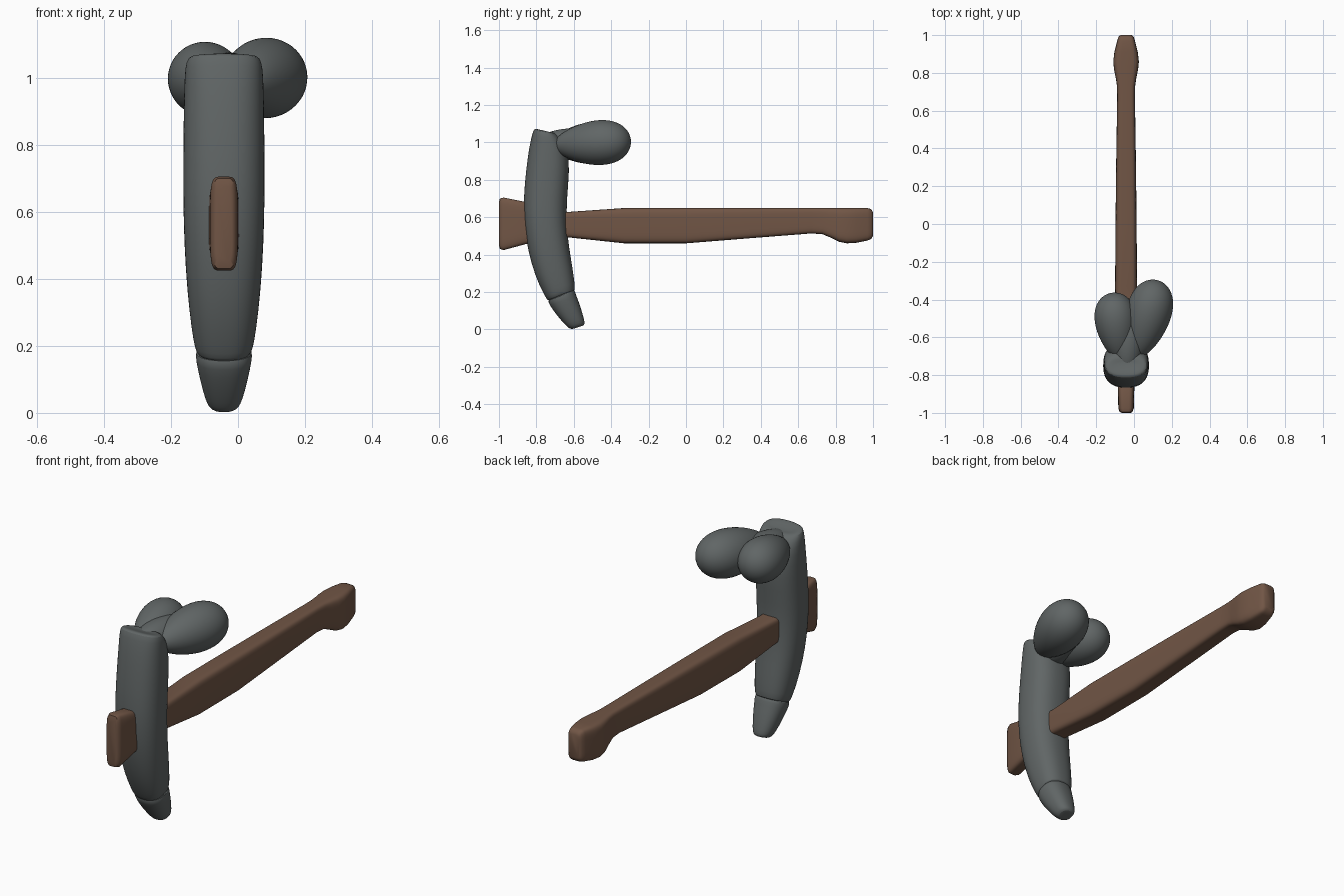
import bpy, bmesh, math
from mathutils import Vector

CX = -0.042  # centre line of head and handle


def material(name, rgb):
    m = bpy.data.materials.new(name)
    m.diffuse_color = (*rgb, 1)
    return m


STONE = material("dark grey", (0.118, 0.132, 0.132))
WOOD = material("brown wood", (0.165, 0.092, 0.060))


def finish(bm, name, mat, angle=40, subsurf=0):
    bmesh.ops.recalc_face_normals(bm, faces=bm.faces)
    me = bpy.data.meshes.new(name)
    bm.to_mesh(me)
    bm.free()
    me.materials.append(mat)
    ob = bpy.data.objects.new(name, me)
    bpy.context.collection.objects.link(ob)
    if subsurf:
        s = ob.modifiers.new("smooth", "SUBSURF")
        s.levels = s.render_levels = subsurf
    bpy.ops.object.select_all(action='DESELECT')
    bpy.context.view_layer.objects.active = ob
    ob.select_set(True)
    bpy.ops.object.shade_smooth_by_angle(angle=math.radians(angle))
    return ob


def loft(name, sections, mat, power=2.0, n=32, subsurf=0, angle=40):
    """Sections: (y0, z0, y1, z1, half width in x); ends of each slice seen from the side."""
    bm = bmesh.new()
    rings = []
    for y0, z0, y1, z1, hw in sections:
        a, b = Vector((CX, y0, z0)), Vector((CX, y1, z1))
        c, v = (a + b) / 2, (b - a) / 2
        ring = []
        for i in range(n):
            t = 2 * math.pi * (i + 0.5) / n
            p = math.copysign(abs(math.cos(t)) ** (2 / power), math.cos(t))
            q = math.copysign(abs(math.sin(t)) ** (2 / power), math.sin(t))
            ring.append(bm.verts.new(c + v * q + Vector((hw * p, 0, 0))))
        rings.append(ring)
    for r, s in zip(rings, rings[1:]):
        for i in range(n):
            j = (i + 1) % n
            bm.faces.new((r[i], r[j], s[j], s[i]))
    bm.faces.new(rings[0])
    bm.faces.new(rings[-1])
    return finish(bm, name, mat, angle, subsurf)


def egg(name, a, b, radius, k=0.25):
    """Egg from small end a to large end b."""
    a, b = Vector(a), Vector(b)
    c, half = (a + b) / 2, (b - a).length / 2
    rot = (b - a).to_track_quat('Z', 'Y')
    bm = bmesh.new()
    bmesh.ops.create_uvsphere(bm, u_segments=48, v_segments=32, radius=1)
    for v in bm.verts:
        f = radius * (1 + k * v.co.z) / (1 + k * k / 2)
        v.co = c + rot @ Vector((v.co.x * f, v.co.y * f, v.co.z * half))
    return finish(bm, name, STONE, 80)


# Curved hammer head, top to bottom
loft("hammer_head", [
    (-0.775, 1.065, -0.735, 1.05, 0.05),
    (-0.80, 1.074, -0.71, 1.053, 0.095),
    (-0.814, 1.070, -0.69, 1.045, 0.108),
    (-0.822, 1.045, -0.665, 1.02, 0.116),
    (-0.838, 0.98, -0.63, 0.96, 0.119),
    (-0.856, 0.85, -0.622, 0.85, 0.121),
    (-0.869, 0.70, -0.637, 0.70, 0.122),
    (-0.867, 0.57, -0.639, 0.57, 0.121),
    (-0.846, 0.42, -0.626, 0.44, 0.115),
    (-0.805, 0.28, -0.606, 0.33, 0.104),
    (-0.761, 0.19, -0.594, 0.235, 0.091),
    (-0.743, 0.158, -0.594, 0.212, 0.083),
    (-0.733, 0.152, -0.602, 0.205, 0.074),
    (-0.70, 0.165, -0.63, 0.195, 0.03)], STONE, 2.4, subsurf=1)

# Tapered point under the head
loft("head_tip", [
    (-0.72, 0.175, -0.61, 0.22, 0.07),
    (-0.738, 0.155, -0.595, 0.208, 0.085),
    (-0.733, 0.135, -0.588, 0.185, 0.084),
    (-0.692, 0.076, -0.563, 0.12, 0.071),
    (-0.645, 0.023, -0.545, 0.055, 0.055),
    (-0.628, 0.008, -0.541, 0.032, 0.045),
    (-0.612, 0.0, -0.547, 0.021, 0.033),
    (-0.595, 0.006, -0.565, 0.016, 0.012)], STONE, 2.3, subsurf=1)

# Two rounded lobes behind the top, and the web joining them to the head
egg("right_lobe", (0.015, -0.705, 0.985), (0.125, -0.298, 1.008), 0.12)
egg("left_lobe", (-0.07, -0.72, 0.985), (-0.115, -0.364, 1.003), 0.111)
egg("lobe_web", (CX, -0.80, 0.99), (-0.01, -0.40, 0.99), 0.085, 0.0)

# Wooden handle passing through the head: y, bottom, top, half width
H = [(-1.0, 0.45, 0.68, 0.024), (-0.995, 0.43, 0.70, 0.034),
     (-0.975, 0.424, 0.705, 0.041), (-0.86, 0.455, 0.682, 0.044),
     (-0.75, 0.475, 0.648, 0.050), (-0.63, 0.492, 0.628, 0.055),
     (-0.33, 0.460, 0.649, 0.058), (0.0, 0.460, 0.650, 0.056),
     (0.35, 0.488, 0.650, 0.052), (0.67, 0.513, 0.650, 0.047),
     (0.73, 0.509, 0.650, 0.048), (0.77, 0.492, 0.650, 0.054),
     (0.82, 0.468, 0.650, 0.064), (0.86, 0.460, 0.650, 0.068),
     (0.91, 0.463, 0.650, 0.062), (0.97, 0.475, 0.649, 0.047),
     (0.99, 0.483, 0.643, 0.041), (1.0, 0.50, 0.625, 0.030)]
loft("handle", [(y, lo, y, hi, w) for y, lo, hi, w in H], WOOD, 5.0, n=40, angle=50)
